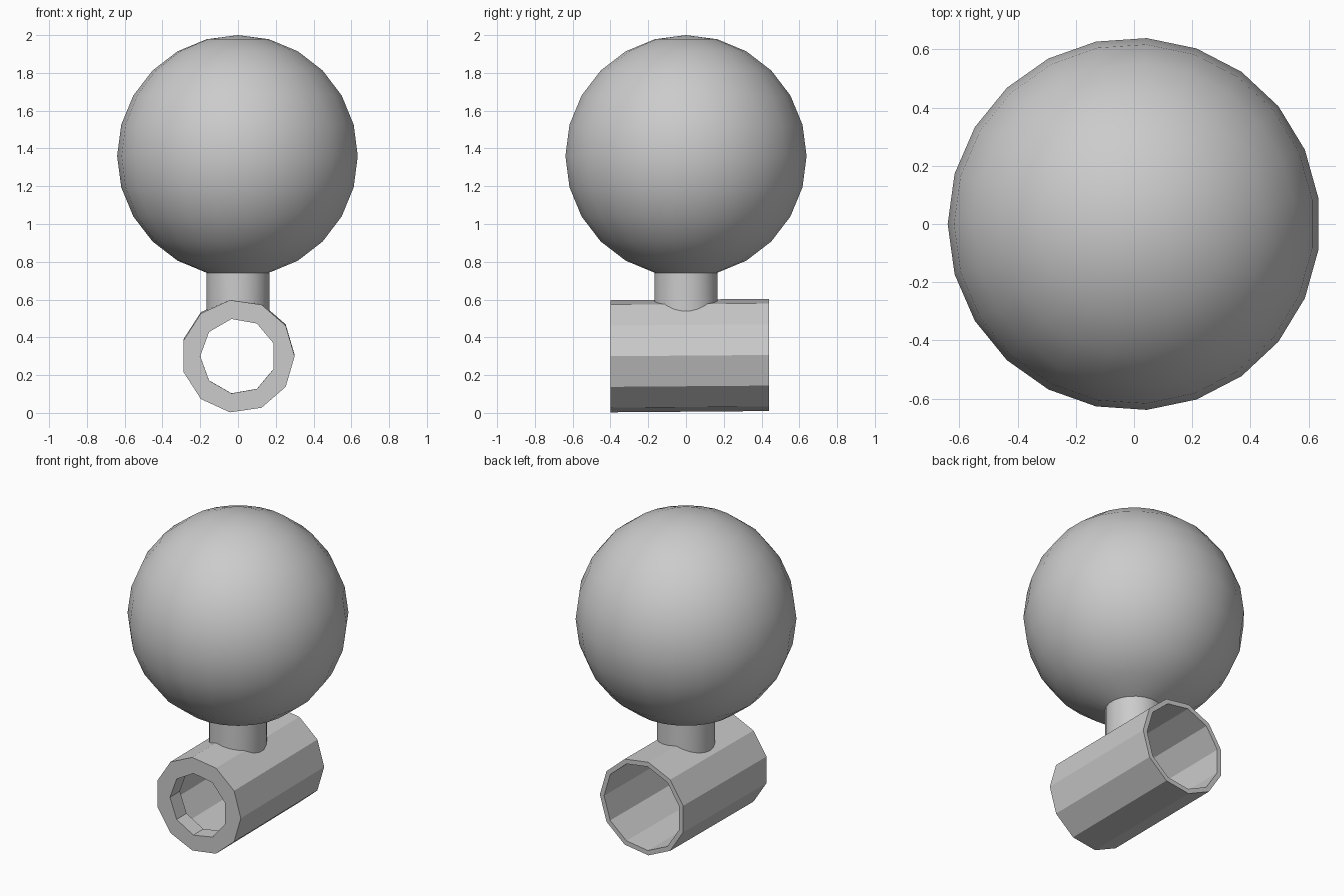
import bpy
import bmesh
from math import sin, cos, pi, radians

cube = bpy.data.objects.get("Cube")
if cube:
    bpy.data.objects.remove(cube)

GREY = (0.6, 0.6, 0.6, 1)
grey = bpy.data.materials.new("plain grey")
grey.use_nodes = True
grey.diffuse_color = GREY
grey.node_tree.nodes["Principled BSDF"].inputs["Base Color"].default_value = GREY

BALL_R, BALL_Z, SEGMENTS, STEP = 0.64, 1.36, 23, radians(15)
TUBE_R, TUBE_Z, TUBE_SIDES = 0.3, 0.3, 11
FRONT, BACK, LIP = -0.4, 0.44, 0.1


def finish(bm, name, smooth):
    bmesh.ops.recalc_face_normals(bm, faces=bm.faces)
    for f in bm.faces:
        f.smooth = smooth
    mesh = bpy.data.meshes.new(name)
    bm.to_mesh(mesh)
    bm.free()
    mesh.materials.append(grey)
    obj = bpy.data.objects.new(name, mesh)
    bpy.context.collection.objects.link(obj)
    return obj


def ring(bm, count, place, start=0.0):
    """One loop of vertices; place turns an angle into a point."""
    return [bm.verts.new(place(start + 2 * pi * i / count)) for i in range(count)]


def skin(bm, a, b):
    """Quads between two equal rings."""
    n = len(a)
    for i in range(n):
        bm.faces.new((a[i], a[(i + 1) % n], b[(i + 1) % n], b[i]))


def loop_edges(bm, verts):
    n = len(verts)
    return [bm.edges.get((verts[i], verts[(i + 1) % n]))
            or bm.edges.new((verts[i], verts[(i + 1) % n])) for i in range(n)]


def level(radius, z):
    return lambda a: (radius * cos(a), radius * sin(a), z)


def upright(radius, y):
    # the tube rises very slightly towards the back
    return lambda a: (radius * cos(a), y, TUBE_Z + 0.008 * (y - FRONT) + radius * sin(a))


def tube_top(x):
    """Height of the faceted tube's outside above x."""
    half = pi / TUBE_SIDES
    apothem = TUBE_R * cos(half)
    mids = [half * (2 * i + 1) for i in range(TUBE_SIDES // 2)]
    return TUBE_Z + min((apothem - x * cos(m)) / sin(m) for m in mids)


# Ball, open where the neck meets it
bm = bmesh.new()
rings = [ring(bm, SEGMENTS, level(BALL_R * cos(t * STEP), BALL_Z + BALL_R * sin(t * STEP)), pi)
         for t in range(-5, 6)]
for low, high in zip(rings, rings[1:]):
    skin(bm, low, high)
pole = bm.verts.new((0, 0, BALL_Z + BALL_R))
for i in range(SEGMENTS):
    bm.faces.new((rings[-1][i], rings[-1][(i + 1) % SEGMENTS], pole))
finish(bm, "ball", True)

# Neck, trimmed to the tube's facets
neck_r = 0.168
bm = bmesh.new()
top = ring(bm, SEGMENTS, level(neck_r, BALL_Z - BALL_R * cos(STEP)), pi)
foot = ring(bm, SEGMENTS, lambda a: (neck_r * cos(a), neck_r * sin(a),
                                     tube_top(neck_r * cos(a)) - 0.005), pi)
skin(bm, top, foot)
finish(bm, "neck", True)

# Tube with a wide bore at the back and a smaller hole through the front lip
bm = bmesh.new()
bore_r, hole_r, hole_sides = 0.27, 0.2, 9
outer_front = ring(bm, TUBE_SIDES, upright(TUBE_R, FRONT))
outer_back = ring(bm, TUBE_SIDES, upright(TUBE_R, BACK))
bore_back = ring(bm, TUBE_SIDES, upright(bore_r, BACK))
bore_end = ring(bm, TUBE_SIDES, upright(bore_r, FRONT + LIP))
hole_front = ring(bm, hole_sides, upright(hole_r, FRONT), pi)
hole_back = ring(bm, hole_sides, upright(hole_r, FRONT + LIP), pi)
for a, b in ((outer_front, outer_back), (outer_back, bore_back),
             (bore_back, bore_end), (hole_front, hole_back)):
    skin(bm, a, b)
for a, b in ((outer_front, hole_front), (bore_end, hole_back)):
    bmesh.ops.triangle_fill(bm, edges=loop_edges(bm, a) + loop_edges(bm, b),
                            use_beauty=True, normal=(0, -1, 0))
finish(bm, "tube", False)
